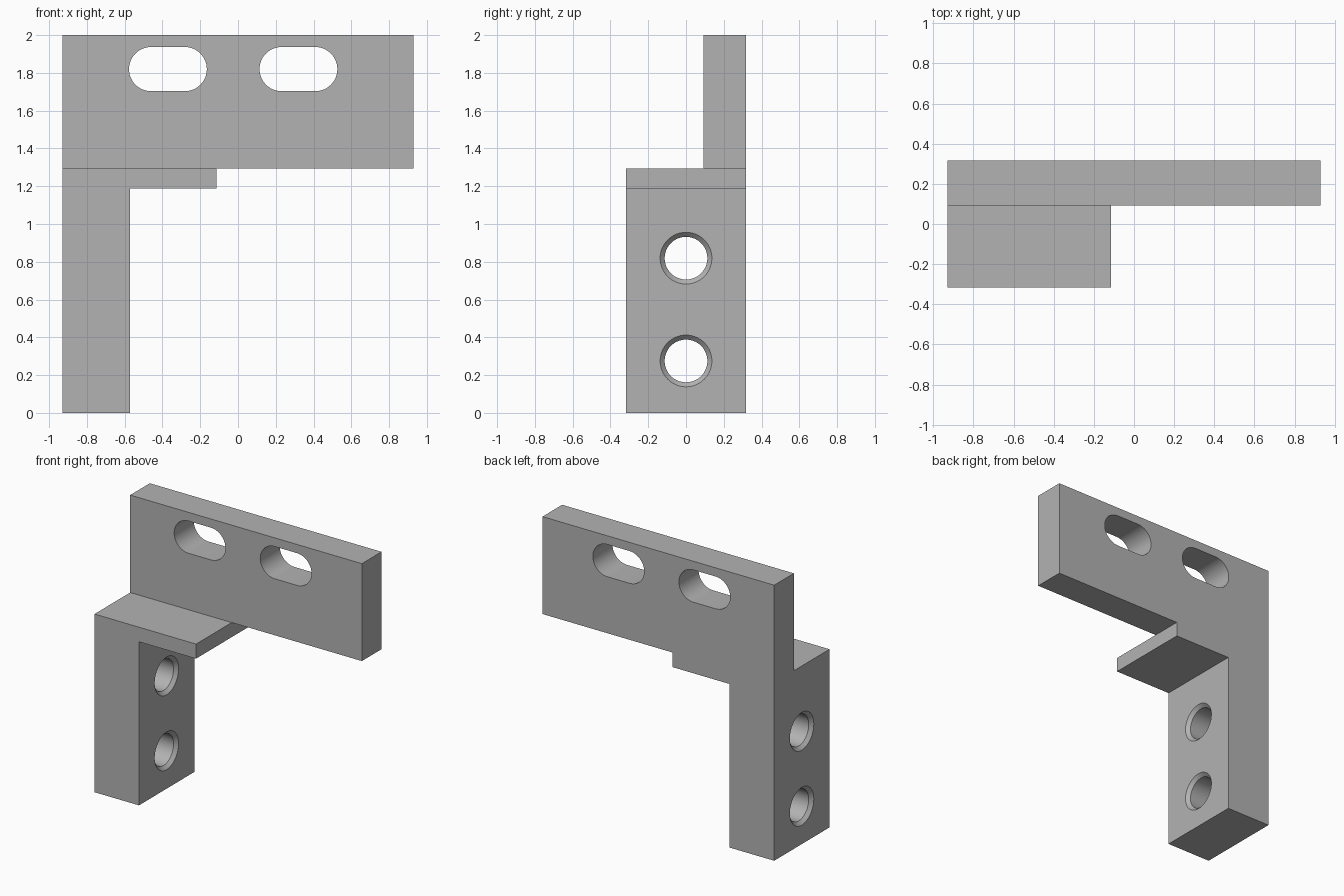
import bpy, bmesh, math
from mathutils import Vector

cube = bpy.data.objects.get("Cube")
if cube:
    bpy.data.objects.remove(cube, do_unlink=True)

# One plain metal colour
GREY = (0.45, 0.45, 0.45, 1)
metal = bpy.data.materials.new("grey metal")
metal.use_nodes = True
metal.diffuse_color = GREY
metal.node_tree.nodes["Principled BSDF"].inputs["Base Color"].default_value = GREY

# Main dimensions
HALF_W, HALF_D, TOP = 0.93, 0.317, 2.0
PLATE_FRONT, SHELF_TOP, SHELF_BOTTOM = 0.092, 1.293, 1.187
LEG_INNER, SHELF_END = -0.573, -0.115


def make_object(name, bm):
    bmesh.ops.recalc_face_normals(bm, faces=bm.faces)
    mesh = bpy.data.meshes.new(name)
    bm.to_mesh(mesh)
    bm.free()
    mesh.materials.append(metal)
    obj = bpy.data.objects.new(name, mesh)
    bpy.context.collection.objects.link(obj)
    return obj


def extrude_outline(name, outline, y0, y1):
    """Extrude an x-z outline from y0 to y1."""
    bm = bmesh.new()
    face = bm.faces.new([bm.verts.new((x, y0, z)) for x, z in outline])
    grown = bmesh.ops.extrude_face_region(bm, geom=[face])["geom"]
    verts = [g for g in grown if isinstance(g, bmesh.types.BMVert)]
    bmesh.ops.translate(bm, verts=verts, vec=(0, y1 - y0, 0))
    return make_object(name, bm)


def slot_cutter(x, z, half_straight, radius, steps=24):
    """Rounded slot running through the plate."""
    outline = []
    for side, start in ((1, -math.pi / 2), (-1, math.pi / 2)):
        for i in range(steps + 1):
            a = start + math.pi * i / steps
            outline.append((x + side * half_straight + radius * math.cos(a),
                            z + radius * math.sin(a)))
    return extrude_outline("slot_cutter", outline, -0.1, 0.5)


def bolt_hole_cutter(z, radius, rim, sides=64):
    """Bolt hole along x, chamfered at both faces of the leg."""
    over, chamfer = 0.02, rim - radius
    profile = [(-HALF_W - over, rim + over), (-HALF_W + chamfer, radius),
               (LEG_INNER - chamfer, radius), (LEG_INNER + over, rim + over)]
    bm = bmesh.new()
    rings = []
    for x, r in profile:
        rings.append([bm.verts.new((x, r * math.cos(2 * math.pi * i / sides),
                                    z + r * math.sin(2 * math.pi * i / sides)))
                      for i in range(sides)])
    for a, b in zip(rings, rings[1:]):
        for i in range(sides):
            j = (i + 1) % sides
            bm.faces.new((a[i], a[j], b[j], b[i]))
    bm.faces.new(rings[0])
    bm.faces.new(rings[-1])
    return make_object("bolt_hole_cutter", bm)


def combine(target, other, operation):
    mod = target.modifiers.new(operation.lower(), "BOOLEAN")
    mod.operation, mod.solver, mod.object = operation, "EXACT", other
    bpy.context.view_layer.objects.active = target
    bpy.ops.object.modifier_apply(modifier=mod.name)
    bpy.data.objects.remove(other, do_unlink=True)


# Leg with its short shelf
bracket = extrude_outline("mounting_bracket", [
    (-HALF_W, 0), (LEG_INNER, 0), (LEG_INNER, SHELF_BOTTOM),
    (SHELF_END, SHELF_BOTTOM), (SHELF_END, SHELF_TOP), (-HALF_W, SHELF_TOP)],
    -HALF_D, HALF_D)

# Upright back plate
plate = extrude_outline("back_plate", [
    (-HALF_W, SHELF_TOP), (HALF_W, SHELF_TOP), (HALF_W, TOP), (-HALF_W, TOP)],
    PLATE_FRONT, HALF_D)
combine(bracket, plate, "UNION")

# Slots and bolt holes
for x in (-0.371, 0.32):
    combine(bracket, slot_cutter(x, 1.82, 0.089, 0.117), "DIFFERENCE")
for z in (0.275, 0.819):
    combine(bracket, bolt_hole_cutter(z, 0.113, 0.137), "DIFFERENCE")

# Smooth hole walls, crisp edges
bpy.ops.object.select_all(action="DESELECT")
bracket.select_set(True)
bpy.context.view_layer.objects.active = bracket
bpy.ops.object.shade_smooth_by_angle(angle=math.radians(30))
